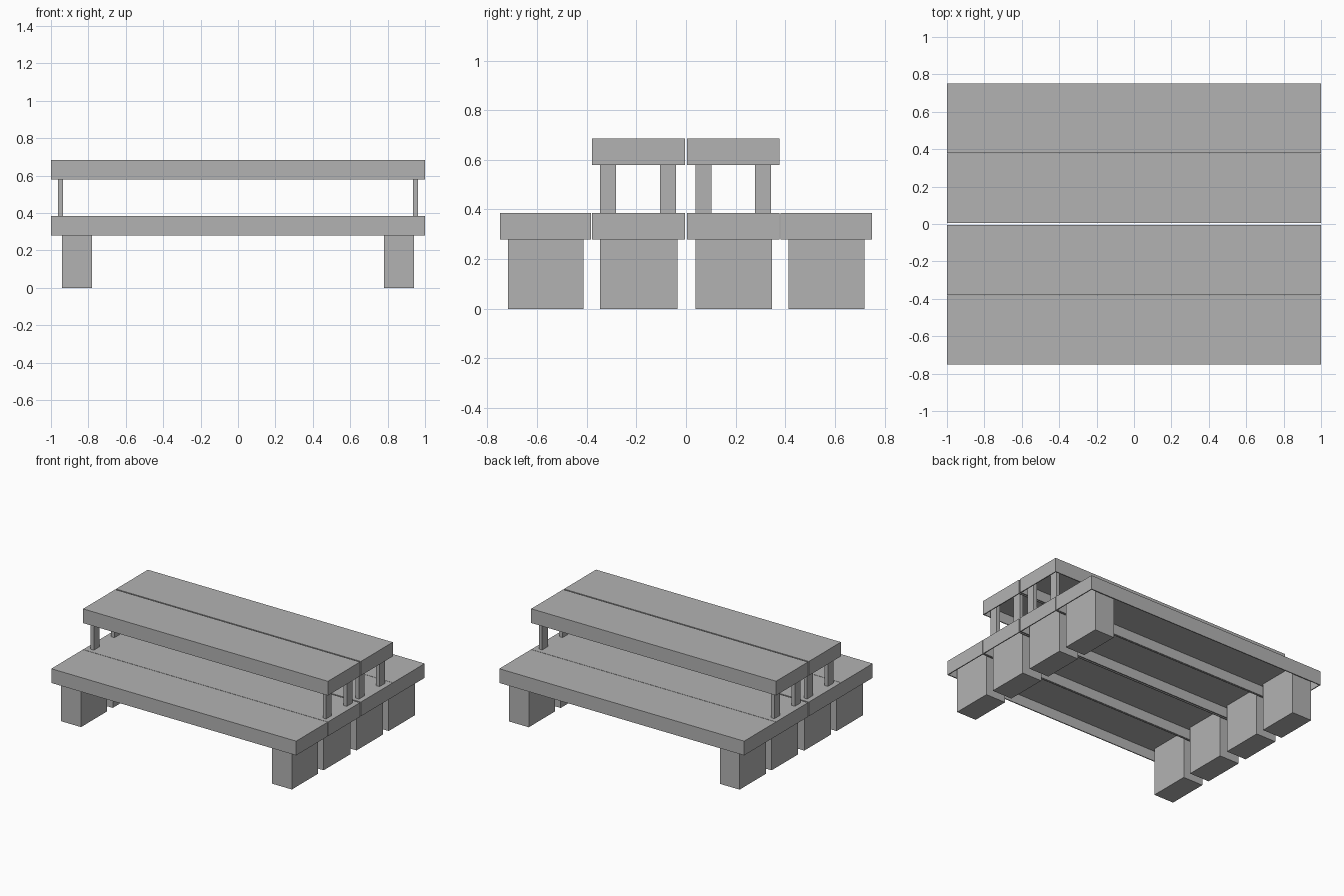
import bpy
import bmesh

cube = bpy.data.objects.get("Cube")
if cube:
    bpy.data.objects.remove(cube, do_unlink=True)

grey = bpy.data.materials.new("plain_grey")
grey.use_nodes = True
colour = (0.45, 0.45, 0.45, 1)
grey.diffuse_color = colour
grey.node_tree.nodes["Principled BSDF"].inputs["Base Color"].default_value = colour

WALL, TOP = 0.01, 0.03          # shell thickness of the hollow planks
LOW, HIGH = 0.28, 0.58          # undersides of the two tiers
HEIGHT = 0.105


def add_box(bm, x, y, z):
    """Box from (min, max) pairs; returns its bottom face."""
    verts = bmesh.ops.create_cube(bm, size=1)["verts"]
    for v in verts:
        v.co = [span[0] if c < 0 else span[1] for c, span in zip(v.co, (x, y, z))]
    return min(verts[0].link_faces[:] + verts[-1].link_faces[:],
               key=lambda f: f.calc_center_median().z)


def finish(bm, name):
    mesh = bpy.data.meshes.new(name)
    bm.to_mesh(mesh)
    bm.free()
    mesh.materials.append(grey)
    bpy.context.collection.objects.link(bpy.data.objects.new(name, mesh))


def plank(name, y, z):
    """Plank open underneath, with thin walls."""
    bm = bmesh.new()
    base = add_box(bm, (-1, 1), y, (z, z + HEIGHT))
    bmesh.ops.inset_region(bm, faces=[base], thickness=WALL)
    for v in bmesh.ops.extrude_discrete_faces(bm, faces=[base])["faces"][0].verts:
        v.co.z = z + HEIGHT - TOP
    finish(bm, name)


def supports(name, x, y, z):
    """Matching box at each end of a plank."""
    for side, sign in (("left", 1), ("right", -1)):
        bm = bmesh.new()
        add_box(bm, sorted((sign * x[0], sign * x[1])), y, z)
        finish(bm, f"{side}_{name}")


# Lower tier: four planks, each on a pair of broad legs
lower = {"front": (-0.75, -0.382), "front_middle": (-0.379, -0.005),
         "back_middle": (0.005, 0.377), "back": (0.38, 0.75)}
for name, y in lower.items():
    plank(f"{name}_lower_plank", y, LOW)
    supports(f"{name}_leg", (0.78, 0.942), (y[0] + 0.033, y[1] - 0.03),
             (0, LOW + HEIGHT - TOP))

# Upper tier: two planks, each on four slim posts
for name in ("front_middle", "back_middle"):
    y = lower[name]
    plank(f"{name}_upper_plank", y, HIGH)
    for place, start in (("front", y[0] + 0.033), ("back", y[1] - 0.1)):
        supports(f"{name}_{place}_post", (0.935, 0.962), (start, start + 0.065),
                 (LOW + HEIGHT, HIGH + HEIGHT - TOP))
